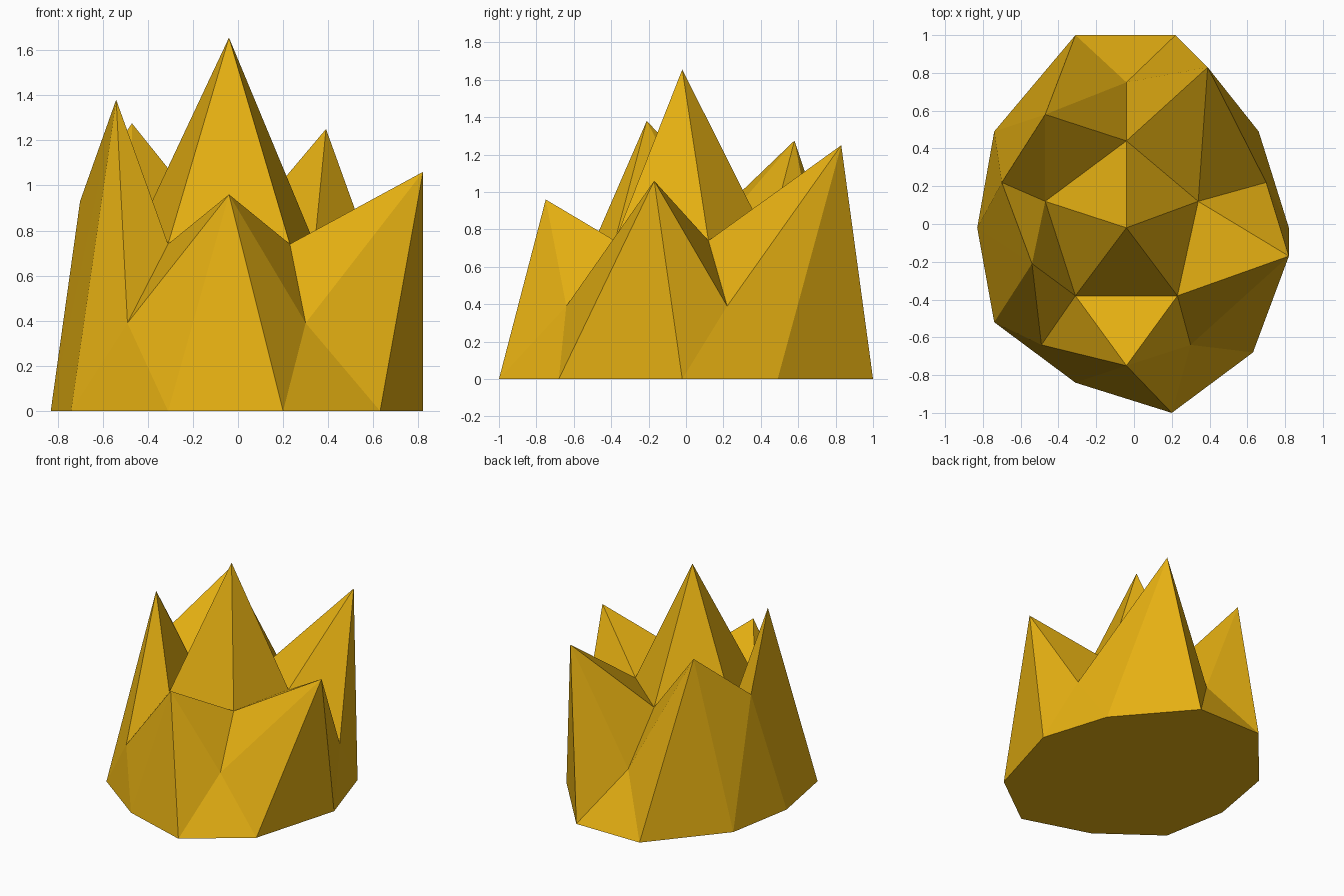
import bpy
import bmesh

cube = bpy.data.objects.get("Cube")
if cube:
    bpy.data.objects.remove(cube, do_unlink=True)

# Golden material
gold = bpy.data.materials.new("golden_yellow")
gold.use_nodes = True
colour = (0.78, 0.43, 0.006, 1.0)
gold.diffuse_color = colour
gold.node_tree.nodes["Principled BSDF"].inputs["Base Color"].default_value = colour

# Ground outline, counter-clockwise from the front
BASE = [(.2, -1), (.63, -.68), (.82, -.02), (.66, .49), (.22, 1),
        (-.31, 1), (-.74, .49), (-.83, -.02), (-.74, -.52), (-.31, -.84)]

# Outer spikes, and the notches that follow each one
SPIKES = [(-.04, -.75, .96), (.82, -.17, 1.06), (.39, .83, 1.25),
          (-.47, .58, 1.275), (-.54, -.21, 1.38)]
NOTCHES = [(.3, -.64, .39), (.7, .22, .39), (-.04, .75, .39),
           (-.7, .22, .93), (-.49, -.64, .39)]

# Inner valley around the central spike
VALLEY_HEIGHT = .74
VALLEY = [(.23, -.38), (.34, .12), (-.04, .44), (-.47, .12), (-.31, -.38)]
SUMMIT = (-.04, -.02, 1.655)


def build_crystal_cluster():
    bm = bmesh.new()
    base = [bm.verts.new((x, y, 0)) for x, y in BASE]
    spikes = [bm.verts.new(p) for p in SPIKES]
    notches = [bm.verts.new(p) for p in NOTCHES]
    valley = [bm.verts.new((x, y, VALLEY_HEIGHT)) for x, y in VALLEY]
    summit = bm.verts.new(SUMMIT)
    rim = [v for pair in zip(spikes, notches) for v in pair]

    # Underside
    bm.faces.new(base[::-1])

    # Outer wall: a zigzag band between the ground outline and the rim
    for i, corner in enumerate(base):
        bm.faces.new((base[i - 1], corner, rim[i]))
        bm.faces.new((corner, rim[(i + 1) % len(rim)], rim[i]))

    # Inner slopes of the spikes, and the central spike
    for i, spike in enumerate(spikes):
        before, after = valley[i - 1], valley[i]
        bm.faces.new((spike, after, before))
        bm.faces.new((spike, notches[i], after))
        bm.faces.new((before, notches[i - 1], spike))
        bm.faces.new((before, after, summit))

    bmesh.ops.recalc_face_normals(bm, faces=bm.faces)
    mesh = bpy.data.meshes.new("crystal_cluster")
    bm.to_mesh(mesh)
    bm.free()
    mesh.materials.append(gold)
    obj = bpy.data.objects.new("crystal_cluster", mesh)
    bpy.context.collection.objects.link(obj)


build_crystal_cluster()
